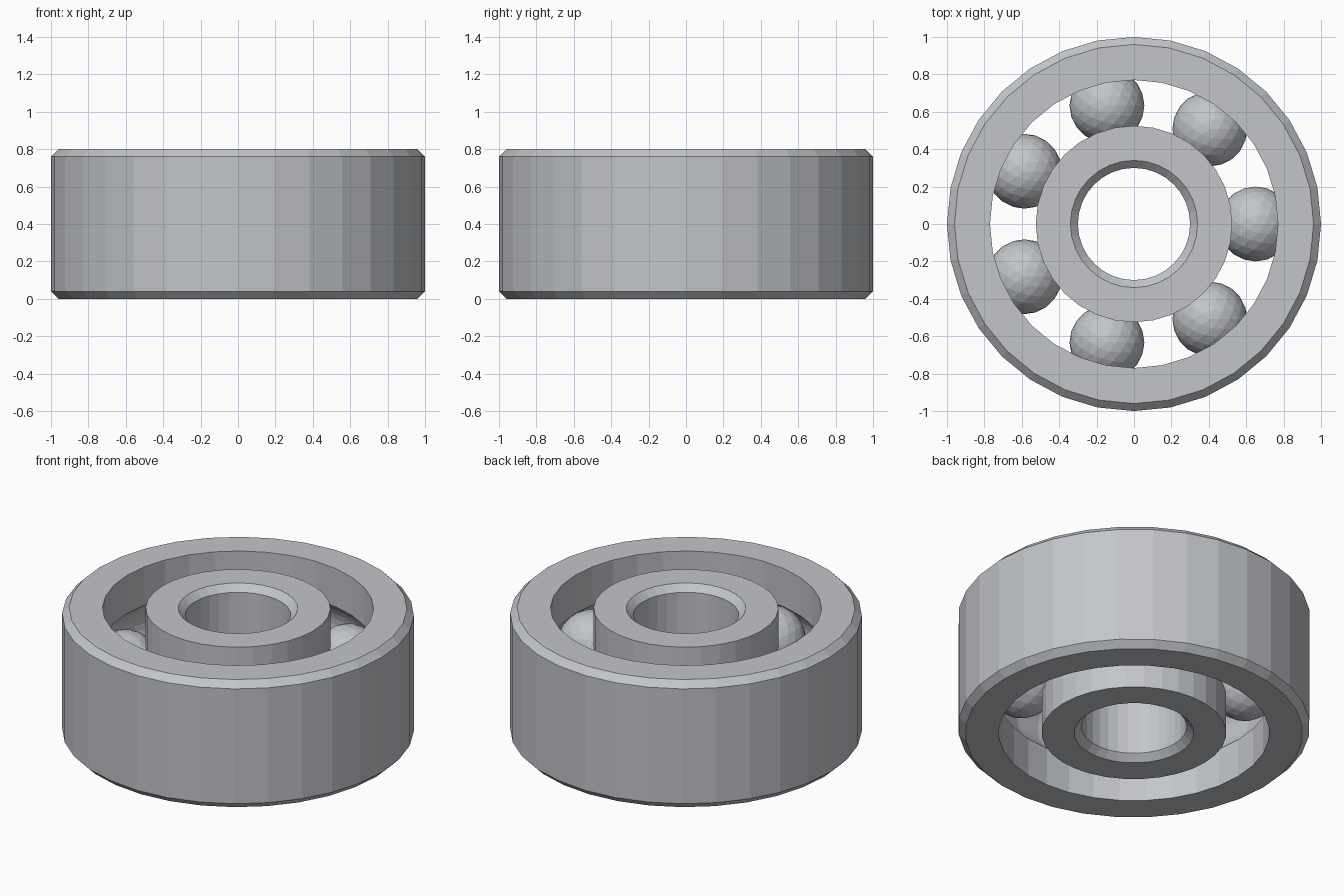
import bpy, bmesh
from math import sin, cos, pi, asin, radians
from mathutils import Matrix, Vector

HEIGHT = 0.8
MID = HEIGHT / 2
CHAMFER = 0.04
SIDES = 32
BALL_RADIUS = 0.2
GROOVE_RADIUS = 0.2
PITCH_RADIUS = 0.65
BALLS = 7
GROOVE_STEPS = 10

cube = bpy.data.objects.get("Cube")
if cube:
    bpy.data.objects.remove(cube, do_unlink=True)

steel = bpy.data.materials.new("brushed steel")
steel.use_nodes = True
colour = (0.54, 0.56, 0.59, 1)
steel.diffuse_color = colour
steel.node_tree.nodes["Principled BSDF"].inputs["Base Color"].default_value = colour


def add_object(name, bm):
    bmesh.ops.recalc_face_normals(bm, faces=bm.faces)
    mesh = bpy.data.meshes.new(name)
    bm.to_mesh(mesh)
    bm.free()
    mesh.materials.append(steel)
    obj = bpy.data.objects.new(name, mesh)
    bpy.context.collection.objects.link(obj)
    return obj


def race_profile(plain, grooved):
    """Closed section: chamfered wall at `plain`, ball groove in wall at `grooved`."""
    side = 1 if plain > grooved else -1
    inset = plain - side * CHAMFER
    points = [(grooved, 0), (inset, 0), (plain, CHAMFER),
              (plain, HEIGHT - CHAMFER), (inset, HEIGHT), (grooved, HEIGHT)]
    # Arc around the ball centre, running from the top edge down
    half = pi / 2 - asin(abs(grooved - PITCH_RADIUS) / GROOVE_RADIUS)
    for i in range(GROOVE_STEPS + 1):
        a = half * (1 - 2 * i / GROOVE_STEPS)
        points.append((PITCH_RADIUS + side * GROOVE_RADIUS * cos(a),
                       MID + GROOVE_RADIUS * sin(a)))
    return points


def lathe(name, profile):
    bm = bmesh.new()
    rings = []
    for i in range(SIDES):
        a = 2 * pi * i / SIDES
        rings.append([bm.verts.new((r * cos(a), r * sin(a), z)) for r, z in profile])
    n = len(profile)
    for i in range(SIDES):
        here, there = rings[i], rings[(i + 1) % SIDES]
        for j in range(n):
            k = (j + 1) % n
            bm.faces.new((here[j], there[j], there[k], here[k]))
    return add_object(name, bm)


# Races
lathe("outer_race", race_profile(1.0, 0.77))
lathe("inner_race", race_profile(0.3, 0.525))

# Balls
for i in range(BALLS):
    a = 2 * pi * i / BALLS
    centre = Vector((PITCH_RADIUS * cos(a), PITCH_RADIUS * sin(a), MID))
    bm = bmesh.new()
    bmesh.ops.create_icosphere(bm, subdivisions=3, radius=BALL_RADIUS,
                               matrix=Matrix.Translation(centre))
    add_object(f"ball_{i + 1}", bm)
